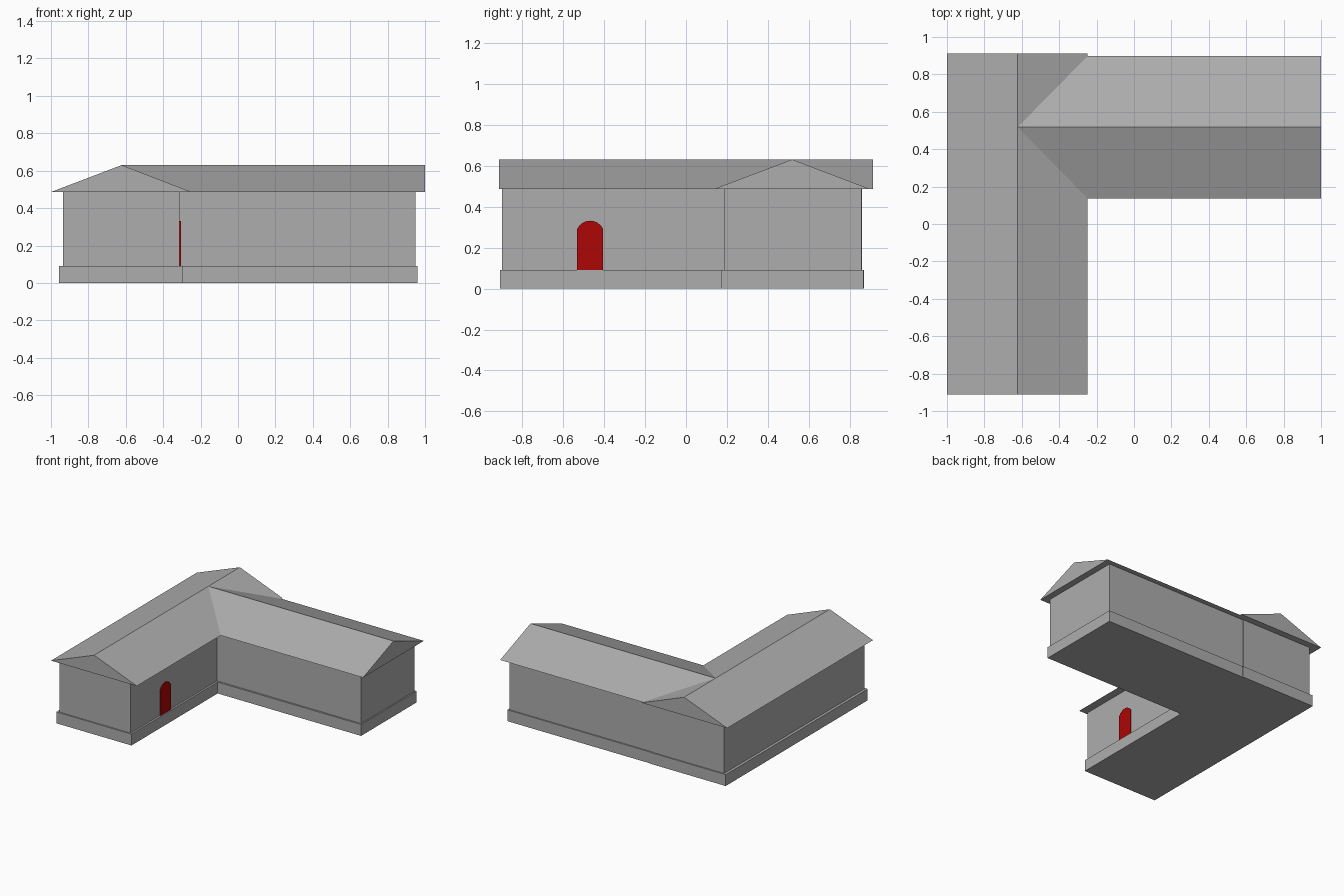
import bpy
import bmesh
from math import sin, cos, radians
from mathutils import Vector

cube = bpy.data.objects.get("Cube")
if cube:
    bpy.data.objects.remove(cube, do_unlink=True)


def make_material(name, rgb):
    mat = bpy.data.materials.new(name)
    mat.use_nodes = True
    colour = (*rgb, 1.0)
    mat.diffuse_color = colour
    for node in mat.node_tree.nodes:
        if node.type == "BSDF_PRINCIPLED":
            node.inputs["Base Color"].default_value = colour
    return mat


GREY = make_material("plain grey", (0.42, 0.42, 0.42))
RED = make_material("door red", (0.42, 0.002, 0.002))


def prism(name, outline, extrusion, mat):
    """Close a flat outline and extrude it into a solid."""
    bm = bmesh.new()
    face = bm.faces.new([bm.verts.new(p) for p in outline])
    result = bmesh.ops.extrude_face_region(bm, geom=[face], use_keep_orig=True)
    verts = [v for v in result["geom"] if isinstance(v, bmesh.types.BMVert)]
    bmesh.ops.translate(bm, verts=verts, vec=Vector(extrusion))
    bmesh.ops.recalc_face_normals(bm, faces=bm.faces)
    mesh = bpy.data.meshes.new(name)
    bm.to_mesh(mesh)
    bm.free()
    mesh.materials.append(mat)
    obj = bpy.data.objects.new(name, mesh)
    bpy.context.collection.objects.link(obj)
    return obj


def block(name, x0, x1, y0, y1, z0, z1):
    outline = [(x0, y0, z0), (x1, y0, z0), (x1, y1, z0), (x0, y1, z0)]
    return prism(name, outline, (0, 0, z1 - z0), GREY)


PLINTH, EAVES, RIDGE = 0.09, 0.486, 0.63

# Plinths
block("main_wing_plinth", -0.957, -0.298, -0.908, 0.87, 0, PLINTH)
block("side_wing_plinth", -0.298, 0.959, 0.171, 0.866, 0, PLINTH)

# Walls
block("main_wing_walls", -0.936, -0.313, -0.898, 0.86, PLINTH, EAVES)
block("side_wing_walls", -0.313, 0.949, 0.185, 0.856, PLINTH, EAVES)

# Gabled roofs, the side ridge meeting the main ridge
prism("main_wing_roof",
      [(-1, -0.912, EAVES), (-0.248, -0.912, EAVES), (-0.622, -0.912, RIDGE)],
      (0, 1.824, 0), GREY)
prism("side_wing_roof",
      [(-0.622, 0.137, EAVES), (-0.622, 0.898, EAVES), (-0.622, 0.518, RIDGE)],
      (1.622, 0, 0), GREY)

# Arched door on the inner wall of the main wing
DOOR_Y, RADIUS, ARCH_Z, HALF_ANGLE, STEPS = -0.468, 0.07, 0.261, 64, 8
half_width = RADIUS * sin(radians(HALF_ANGLE))
door = [(-0.314, DOOR_Y - half_width, PLINTH), (-0.314, DOOR_Y + half_width, PLINTH)]
for i in range(STEPS + 1):
    a = radians(HALF_ANGLE * (1 - 2 * i / STEPS))
    door.append((-0.314, DOOR_Y + RADIUS * sin(a), ARCH_Z + RADIUS * cos(a)))
prism("arched_door", door, (0.009, 0, 0), RED)
